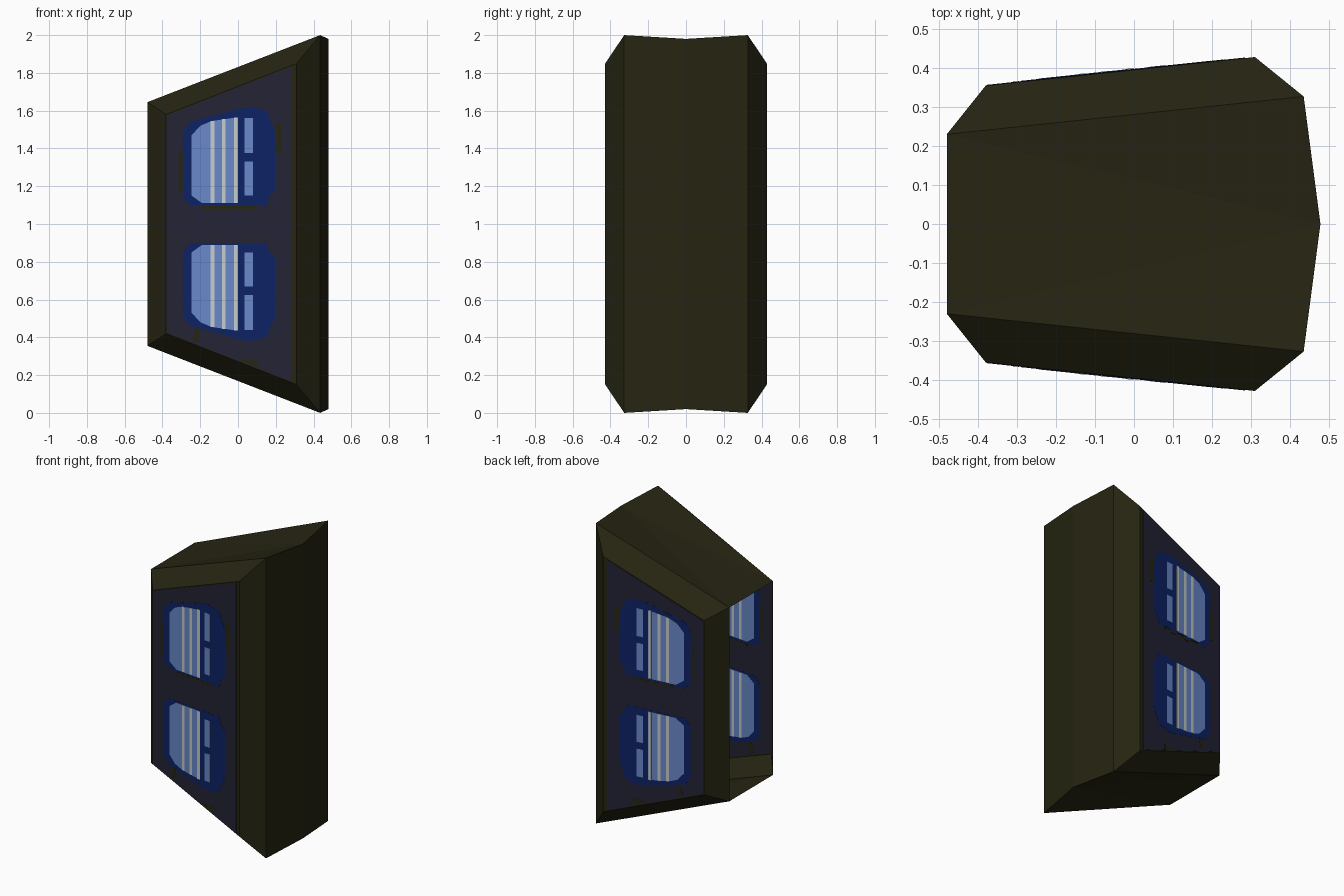
import bpy, bmesh

if "Cube" in bpy.data.objects:
    bpy.data.objects.remove(bpy.data.objects["Cube"])


def material(name, rgb):
    m = bpy.data.materials.new(name)
    m.diffuse_color = (*rgb, 1)
    m.use_nodes = True
    m.node_tree.nodes["Principled BSDF"].inputs["Base Color"].default_value = m.diffuse_color
    return m


OLIVE = material("dark_olive", (0.019, 0.018, 0.006))
NAVY = material("dark_navy_grey", (0.017, 0.017, 0.036))
BLUE = material("deep_blue", (0.004, 0.016, 0.128))
LIGHT = material("light_blue", (0.14, 0.245, 0.58))
WHITE = material("pale_grey", (0.56, 0.61, 0.60))


def finish(name, bm, mat):
    bmesh.ops.remove_doubles(bm, verts=bm.verts[:], dist=1e-5)
    bmesh.ops.recalc_face_normals(bm, faces=bm.faces[:])
    me = bpy.data.meshes.new(name)
    bm.to_mesh(me)
    bm.free()
    me.materials.append(mat)
    ob = bpy.data.objects.new(name, me)
    bpy.context.collection.objects.link(ob)


# Wedge-shaped shell with chamfered rims, open at the narrow left end
def rim(s, x0, y0, z0, x1, y1, z1):
    return [(x0, s * y0, 2 - z0), (x1, s * y1, 2 - z1), (x1, s * y1, z1), (x0, s * y0, z0)]


bm = bmesh.new()


def face(*pts):
    bm.faces.new([bm.verts.new(p) for p in pts])


rims = {}
for s in (-1, 1):
    inner = rim(s, -0.38, 0.355, 1.58, 0.31, 0.428, 1.85)
    outer = rim(s, -0.48, 0.23, 1.645, 0.435, 0.327, 2.0)
    rims[s] = outer
    face(*inner)
    for i in range(4):
        j = (i + 1) % 4
        face(inner[i], inner[j], outer[j], outer[i])
mid_low, mid_high = (0.478, 0, 0.02), (0.478, 0, 1.98)
for s in (-1, 1):
    o = rims[s]
    face(o[1], o[2], mid_high, mid_low)          # wide right end
    face(o[0], o[1], mid_low)                    # sloped bottom side
    face(o[3], o[2], mid_high)                   # sloped top side
face(rims[-1][0], rims[1][0], mid_low)
face(rims[-1][3], rims[1][3], mid_high)
finish("shell", bm, OLIVE)


# Thin plates set through the front and back panels, so they show on both faces
def plate(name, outline, t, mat, flips=(False, True)):
    bm = bmesh.new()
    for s in (-1, 1):
        for flip in flips:
            rings = []
            for off in (-t / 2, t / 2):
                rings.append([bm.verts.new((x, s * (0.355 + (x + 0.38) * 0.1058 + off),
                                            2 - z if flip else z)) for x, z in outline])
            a, b = rings
            bm.faces.new(a)
            bm.faces.new(b[::-1])
            for i in range(len(a)):
                j = (i + 1) % len(a)
                bm.faces.new((a[i], a[j], b[j], b[i]))
    finish(name, bm, mat)


def bar(x0, x1, z0, top0, top1=None):
    return [(x0, z0), (x1, z0), (x1, top1 or top0), (x0, top0)]


plate("side_panel", [(-0.378, 0.425), (0.285, 0.165), (0.285, 1.835), (-0.378, 1.575)],
      0.003, NAVY, (False,))

# Window surrounds, mirrored above and below the middle
plate("window_surround", [(-0.29, 1.14), (-0.25, 1.10), (0.15, 1.10), (0.165, 1.15), (0.197, 1.18),
                          (0.197, 1.49), (0.15, 1.60), (0.06, 1.62), (-0.03, 1.60),
                          (-0.25, 1.54), (-0.29, 1.49)], 0.005, BLUE)

# Window glass and its narrow right pane
plate("window_glass", [(-0.245, 1.15), (-0.19, 1.11), (0.0, 1.11), (0.0, 1.565),
                       (-0.14, 1.545), (-0.20, 1.52), (-0.245, 1.47)], 0.007, LIGHT)
for z0, z1 in ((1.15, 1.33), (1.375, 1.56)):
    plate("narrow_pane", bar(0.035, 0.08, z0, z1), 0.007, LIGHT)

# Pale glazing bars
for x, top in ((-0.135, 1.545), (-0.075, 1.555), (-0.012, 1.565)):
    plate("glazing_bar", bar(x - 0.01, x + 0.01, 1.112, top), 0.009, WHITE)

# Small worn patches on the panels
for x0, x1, z0, z1 in ((-0.19, 0.10, 1.08, 1.095), (0.20, 0.23, 1.37, 1.53),
                       (-0.315, -0.295, 1.17, 1.38)):
    plate("worn_patch", bar(x0, x1, z0, z1), 0.0045, OLIVE, (False,))
plate("worn_patch", [(-0.24, 0.38), (-0.215, 0.37), (-0.195, 0.46), (-0.22, 0.45)],
      0.0045, OLIVE, (False,))
plate("worn_patch", [(0.0, 0.28), (0.10, 0.24), (0.10, 0.285)], 0.0045, OLIVE, (False,))
